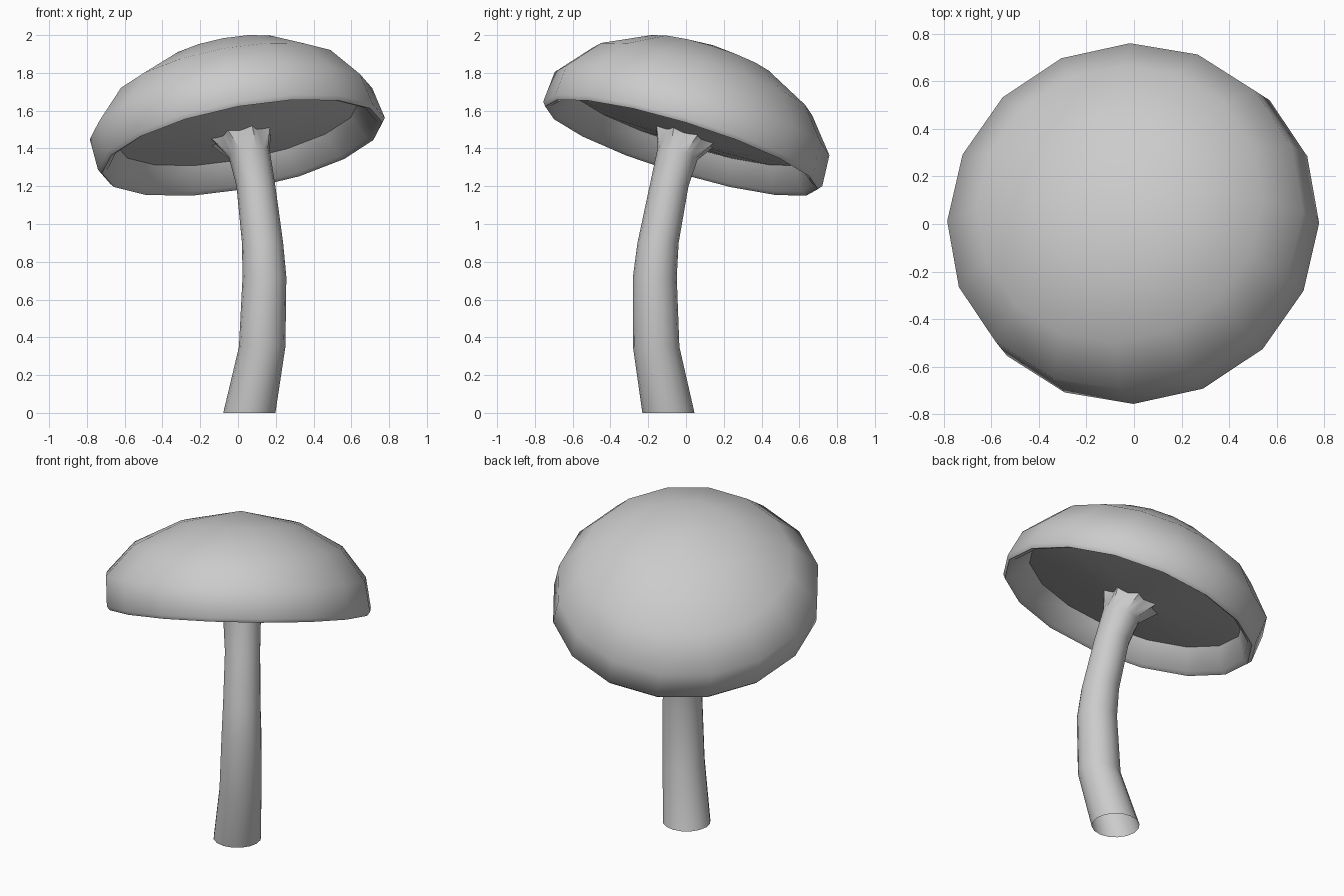
import bpy, bmesh, math
from mathutils import Vector

if "Cube" in bpy.data.objects:
    bpy.data.objects.remove(bpy.data.objects["Cube"])

SIDES = 16
UP = Vector((0, 0, 1))
TILT = Vector((-0.178, 0.29, 0.94)).normalized()   # axis of the leaning cap
CENTRE = Vector((0.02, -0.02, 1.415))              # middle of the cap rim


def ring(bm, centre, radius, normal=UP, jag=0.0):
    q = UP.rotation_difference(normal)
    verts = []
    for i in range(SIDES):
        a = 2 * math.pi * i / SIDES
        r = radius + (jag if i % 2 else 0)
        verts.append(bm.verts.new(centre + q @ Vector((r * math.cos(a), r * math.sin(a), 0))))
    return verts


def bridge(bm, lo, hi):
    for i in range(SIDES):
        j = (i + 1) % SIDES
        bm.faces.new((lo[i], lo[j], hi[j], hi[i]))


def fan(bm, loop, point):
    tip = bm.verts.new(point)
    for i in range(SIDES):
        bm.faces.new((loop[i], loop[(i + 1) % SIDES], tip))


def finish(bm, name, angle):
    bmesh.ops.recalc_face_normals(bm, faces=bm.faces)
    mesh = bpy.data.meshes.new(name)
    bm.to_mesh(mesh)
    bm.free()
    ob = bpy.data.objects.new(name, mesh)
    bpy.context.collection.objects.link(ob)
    bpy.ops.object.select_all(action='DESELECT')
    ob.select_set(True)
    bpy.context.view_layer.objects.active = ob
    bpy.ops.object.shade_smooth_by_angle(angle=math.radians(angle))


# Cap: hollow underside, thin lip, then dome (radius, height, sideways shift)
profile = [(0.15, 0.045, 0), (0.65, 0.12, 0), (0.725, 0.0, 0), (0.755, -0.012, 0),
           (0.772, 0.01, 0), (0.76, 0.18, -0.025), (0.61, 0.36, -0.015), (0.35, 0.497, 0)]
bm = bmesh.new()
rings = [ring(bm, CENTRE + TILT * h + Vector((s, 0, 0)), r, TILT) for r, h, s in profile]
for lo, hi in zip(rings, rings[1:]):
    bridge(bm, lo, hi)
fan(bm, rings[0], CENTRE + TILT * 0.04)
fan(bm, rings[-1], CENTRE + TILT * 0.565)
finish(bm, "mushroom_cap", 50)

# Stem: bent tube, open at the foot (x, y, z, radius)
path = [(0.06, -0.093, 0.0, 0.138), (0.128, -0.158, 0.35, 0.123), (0.14, -0.165, 0.72, 0.116),
        (0.13, -0.148, 0.9, 0.109), (0.095, -0.09, 1.2, 0.103)]
bm = bmesh.new()
rings = [ring(bm, Vector((x, y, z)), r) for x, y, z, r in path]
# Flared, jagged joint under the cap
rings.append(ring(bm, Vector((0.06, -0.045, 1.37)), 0.11, TILT))
rings.append(ring(bm, CENTRE + TILT * 0.065, 0.135, TILT, 0.045))
for lo, hi in zip(rings, rings[1:]):
    bridge(bm, lo, hi)
finish(bm, "mushroom_stem", 60)
